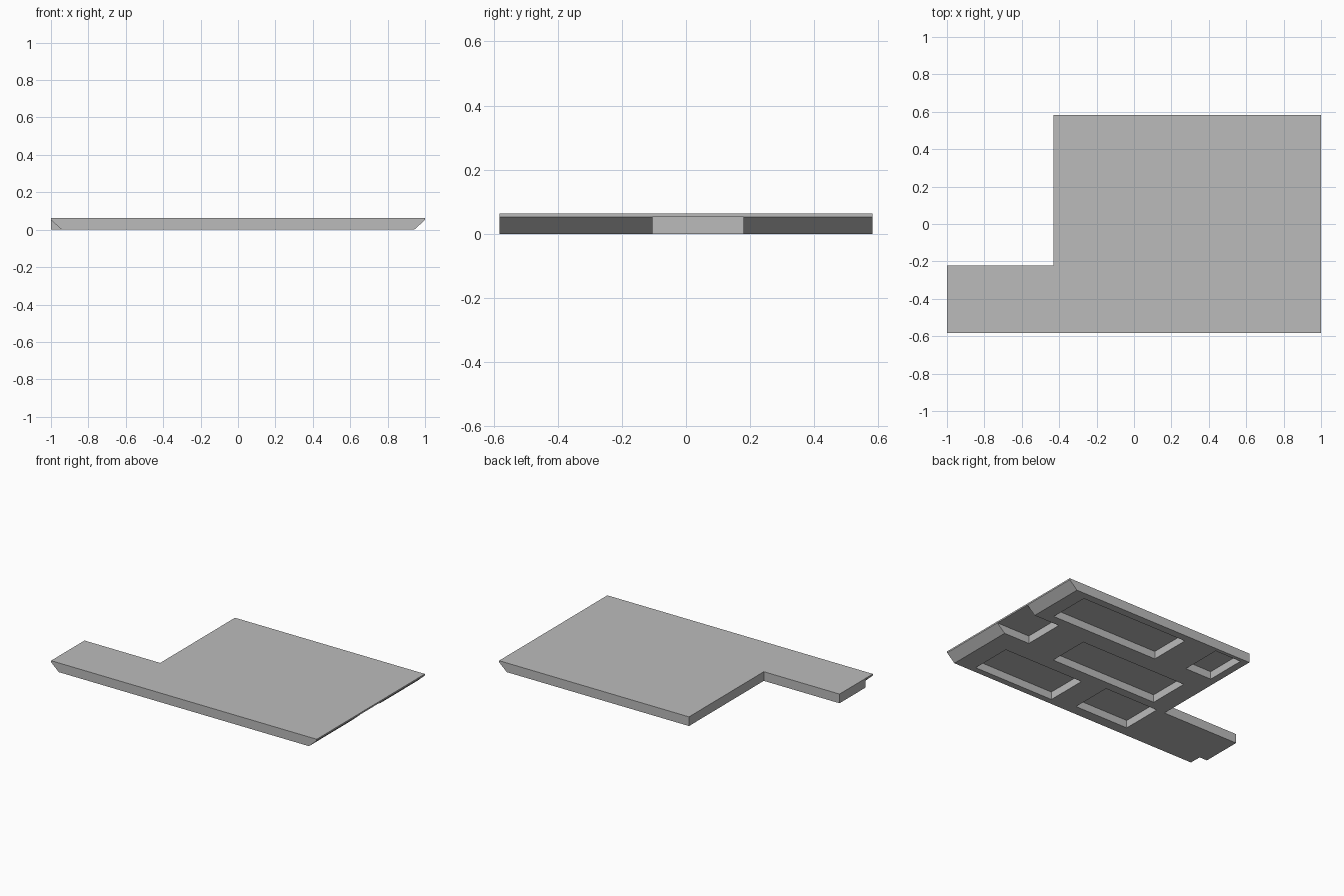
import bpy, bmesh
from mathutils import Vector

cube = bpy.data.objects.get("Cube")
if cube:
    bpy.data.objects.remove(cube, do_unlink=True)

HEIGHT = 0.0625   # full panel thickness
FLOOR = 0.052     # height of the pocket floors
MITRE = 0.058     # how far the mitred ends lean in
EPS = 0.02        # cutter overshoot

grey = bpy.data.materials.new("plain grey")
grey.use_nodes = True
color = (0.5, 0.5, 0.5, 1)
grey.diffuse_color = color
grey.node_tree.nodes["Principled BSDF"].inputs["Base Color"].default_value = color


def prism(name, points, direction):
    """Extrude a closed polygon along a direction."""
    bm = bmesh.new()
    face = bm.faces.new([bm.verts.new(p) for p in points])
    grown = bmesh.ops.extrude_face_region(bm, geom=[face])["geom"]
    verts = [g for g in grown if isinstance(g, bmesh.types.BMVert)]
    bmesh.ops.translate(bm, verts=verts, vec=Vector(direction))
    bmesh.ops.recalc_face_normals(bm, faces=bm.faces)
    mesh = bpy.data.meshes.new(name)
    bm.to_mesh(mesh)
    bm.free()
    mesh.materials.append(grey)
    obj = bpy.data.objects.new(name, mesh)
    bpy.context.collection.objects.link(obj)
    return obj


def cut(target, cutter):
    """Subtract the cutter from the target and discard it."""
    cutter.hide_render = True
    mod = target.modifiers.new(cutter.name, 'BOOLEAN')
    mod.operation = 'DIFFERENCE'
    mod.solver = 'EXACT'
    mod.object = cutter
    bpy.context.view_layer.objects.active = target
    bpy.ops.object.modifier_apply(modifier=mod.name)
    bpy.data.objects.remove(cutter, do_unlink=True)


def pocket(x0, x1, y0, y1):
    """Rectangular recess opened from the underside."""
    corners = [(x0, y0, -EPS), (x1, y0, -EPS), (x1, y1, -EPS), (x0, y1, -EPS)]
    return prism("pocket_cutter", corners, (0, 0, FLOOR + EPS))


def mitre(side, y0, y1):
    """Wedge that slopes the end wall inward toward the underside."""
    lean = MITRE * (1 + EPS / FLOOR)
    profile = [(side * 1.0, y0, FLOOR), (side * (1 - lean), y0, -EPS),
               (side * 1.1, y0, -EPS), (side * 1.1, y0, FLOOR)]
    return prism("mitre_cutter", profile, (0, y1 - y0, 0))


# L-shaped slab
outline = [(-1, -0.582), (1, -0.582), (1, 0.582), (-0.43, 0.582),
           (-0.43, -0.223), (-1, -0.223)]
panel = prism("wall_panel", [(x, y, 0) for x, y in outline], (0, 0, HEIGHT))

# Mitred ends: the whole long side, and the front corner of the tab
cut(panel, mitre(1, -0.7, 0.7))
cut(panel, mitre(-1, -0.7, -0.5))

# Brick-shaped pockets in the underside; the first runs out through the side
bricks = [(0.75, 1.1, -0.105, 0.18), (0.04, 0.844, 0.245, 0.53),
          (-0.295, 0.505, -0.165, 0.12), (0.205, 0.807, -0.54, -0.255),
          (-0.37, 0.034, -0.51, -0.225), (-0.38, -0.183, 0.275, 0.557)]
for brick in bricks:
    cut(panel, pocket(*brick))
